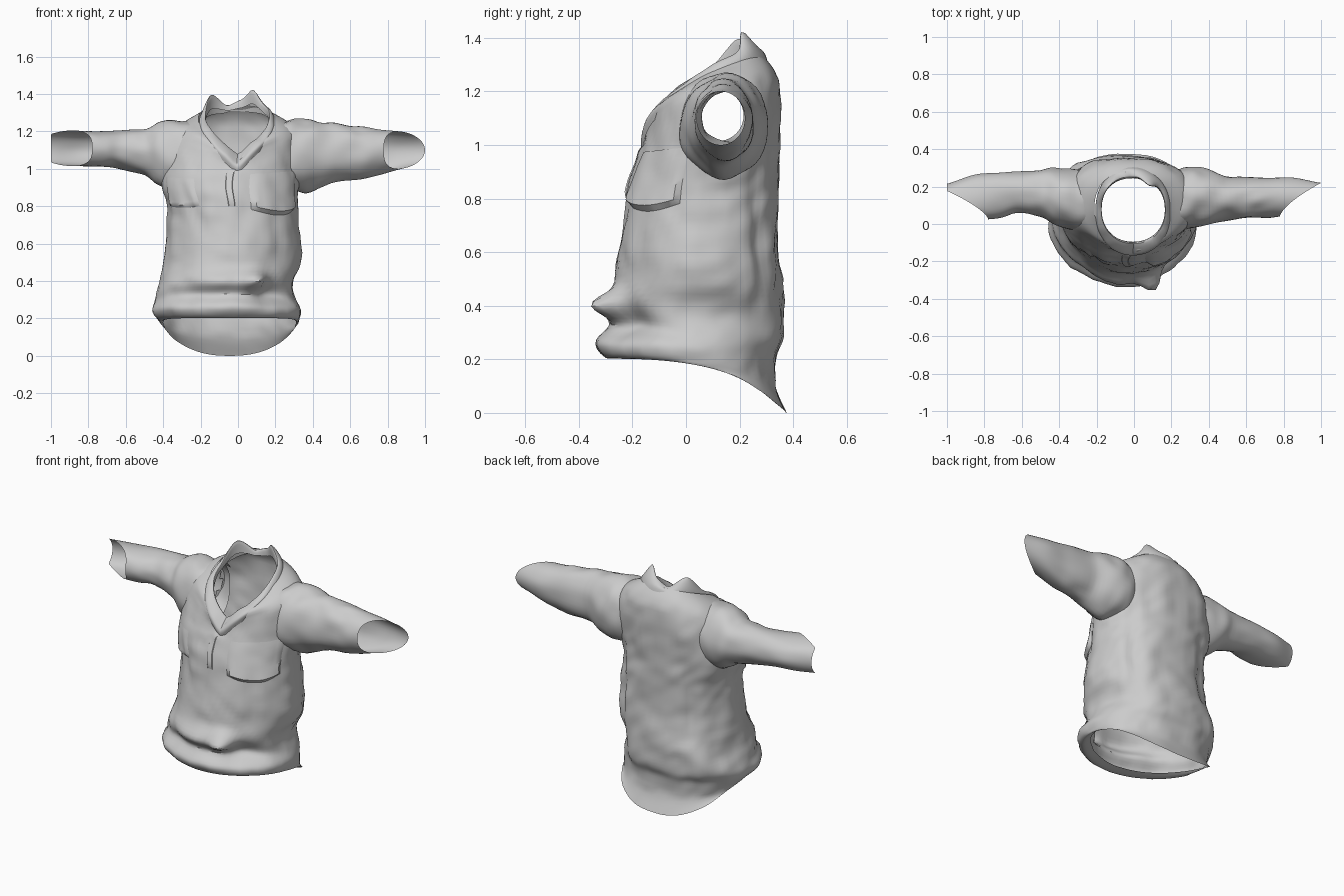
import bpy, bmesh, math
from mathutils import Vector, noise

if "Cube" in bpy.data.objects:
    bpy.data.objects.remove(bpy.data.objects["Cube"])

# ring = x left, x right, y front, y back, z front, z back, z curve power
TORSO = [
    (-.40, .31, -.23, .375, .21, .00, 2.8), (-.42, .325, -.30, .335, .205, .10, 2.4),
    (-.455, .335, -.335, .335, .26, .20, 1.5), (-.445, .31, -.28, .365, .33, .27, 1),
    (-.42, .295, -.315, .37, .40, .37, 1), (-.395, .33, -.27, .36, .49, .48, 1),
    (-.38, .34, -.255, .345, .60, .60, 1), (-.375, .33, -.235, .34, .72, .72, 1),
    (-.38, .315, -.22, .345, .82, .82, 1), (-.41, .32, -.20, .345, .90, .91, 1),
    (-.41, .33, -.175, .35, .97, 1.02, .8), (-.38, .33, -.155, .355, 1.0, 1.15, .42),
    (-.31, .29, -.145, .335, 1.01, 1.265, .27), (-.21, .19, -.125, .28, 1.03, 1.34, .4)]
COLLAR = [
    (-.205, .195, -.16, .305, .985, 1.31, .48), (-.205, .195, -.165, .29, 1.03, 1.35, .5),
    (-.175, .168, -.105, .255, 1.085, 1.375, .55), (-.175, .165, -.095, .245, 1.03, 1.33, .5)]
# sleeve ring = distance from centre, y, z, y radius, z radius
SLEEVES = {
    "right": (1, 1.0, [(.20, .14, 1.07, .145, .175), (.28, .14, 1.07, .165, .19), (.37, .145, 1.07, .155, .19),
                       (.5, .14, 1.085, .12, .16), (.62, .14, 1.085, .11, .14), (.70, .14, 1.09, .107, .12),
                       (.78, .13, 1.10, .09, .10)]),
    "left": (-1, 1.25, [(.21, .13, 1.07, .14, .18), (.30, .13, 1.07, .165, .195), (.42, .145, 1.075, .15, .175),
                        (.5, .165, 1.09, .125, .125), (.62, .17, 1.105, .11, .10), (.70, .15, 1.105, .115, .095),
                        (.78, .12, 1.11, .095, .095)])}


def spline(rows, v):
    i = min(int(v), len(rows) - 2)
    f = v - i
    p = [rows[max(0, min(len(rows) - 1, i + k))] for k in (-1, 0, 1, 2)]
    return [b + .5 * f * (c - a + f * (2*a - 5*b + 4*c - d + f * (3*(b - c) + d - a)))
            for a, b, c, d in zip(*p)]


def spow(n, e):
    return math.copysign(abs(n) ** e, n)


def bump(x, centre, width):
    return math.exp(-((x - centre) / width) ** 2)


def surface(rows, a, v, e_front, e_back):
    xl, xr, yf, yb, zf, zb, p = spline(rows, v)
    e = e_front if math.sin(a) < 0 else e_back
    c, s = spow(math.cos(a), e), spow(math.sin(a), e)
    return Vector(((xl + xr) / 2 + (xr - xl) / 2 * c, (yf + yb) / 2 + (yb - yf) / 2 * s,
                   zf + (zb - zf) * max(0, (s + 1) / 2) ** p))


def torso_point(a, v):
    q = surface(TORSO, a, v, 1.06, .85)
    out = Vector((math.cos(a), math.sin(a), 0))
    amp = .012 if 1 < v < 12 else .004
    d = amp * noise.noise(Vector((q.x * 9, q.y * 9, q.z * 5)))
    d += amp * .6 * noise.noise(Vector((q.x * 16 + q.z * 8, q.y * 16, q.z * 12)))
    # gathered waist folds and the pinched lump at the front
    d += .010 * math.sin(5 * a + 9 * q.z) * bump(q.z, .36, .09)
    if q.y < 0:
        d += .085 * bump(q.x, .08, .055) * bump(q.z, .40, .05)
        d -= .03 * bump(q.x, .18, .06) * bump(q.z, .34, .06)
    # long vertical creases beside the back panel
    if q.y > 0:
        d -= .015 * (bump(q.x, -.24, .025) + bump(q.x, .24, .025)) * bump(q.z, .65, .3)
    return q + out * d


def make(name, point, nu, nv, closed=True, drop=None):
    bm = bmesh.new()
    cols = nu if closed else nu + 1
    g = [[bm.verts.new(point(i / nu, j / nv)) for i in range(cols)] for j in range(nv + 1)]
    for j in range(nv):
        for i in range(nu):
            k = (i + 1) % cols
            bm.faces.new((g[j][i], g[j][k], g[j + 1][k], g[j + 1][i]))
    if drop:
        bad = [f for f in bm.faces if drop(f.calc_center_median())]
        bmesh.ops.delete(bm, geom=bad, context='FACES')
    me = bpy.data.meshes.new(name)
    bm.to_mesh(me)
    bm.free()
    ob = bpy.data.objects.new(name, me)
    bpy.context.collection.objects.link(ob)
    bpy.context.view_layer.objects.active = ob
    ob.select_set(True)
    bpy.ops.object.shade_smooth_by_angle(angle=math.radians(40))
    ob.select_set(False)
    return ob


def armhole(c, grow=1):
    return ((c.y - .14) / (.14 * grow)) ** 2 + ((c.z - 1.06) / (.15 * grow)) ** 2 < 1


# torso shell, with the armholes cut away
make("torso", lambda u, w: torso_point(u * math.tau, w * (len(TORSO) - 1)), 72, 65,
     drop=lambda c: abs(c.x) > .27 and armhole(c))


# turned collar with two raised points and a V front
def collar_point(u, w):
    a, v = u * math.tau, w * (len(COLLAR) - 1)
    q = surface(COLLAR, a, v, .95, .9)
    top = bump(v, 2, 1.0)
    peaks = bump(a, 2.5, .3) + bump(a, 1.1, .25)
    q.z += top * (.05 * peaks - .035 * bump(a, 1.8, .3))
    q.y -= top * .03 * bump(a, 1.1, .25)
    q.z -= .015 * (1 - w) * bump(a, 1.5 * math.pi, .2)
    q.z += .012 * noise.noise(q * 12)
    return q


make("collar", collar_point, 64, 15)

# sleeves with slanted cuffs and soft cloth folds
for side, (sx, cut, rows) in SLEEVES.items():
    def sleeve_point(u, w, sx=sx, cut=cut, rows=rows):
        a = sx * u * math.tau
        x, y, z, ry, rz = spline(rows, w * (len(rows) - 1))
        k = 1 + .10 * noise.noise(Vector((x * 11 * sx, math.cos(a) * 1.6, math.sin(a) * 1.6))) * (1 - w ** 4)
        t = min(1, cut * (1 + math.cos(a)) / 2)
        x += .22 * t ** 1.5 * max(0, (w - .5) * 2)
        return Vector((sx * x, y + ry * k * math.cos(a), z + rz * k * math.sin(a)))
    make(side + "_sleeve", sleeve_point, 40, 36, drop=lambda c: abs(c.x) < .24 and c.z < 1.2)


# raised patches that follow the torso: chest pockets and placket
def patch(name, a0, a1, v0, v1, lift, sag=0):
    def point(u, w):
        a = math.radians(a0 + (a1 - a0) * u)
        v = v0 + (v1 - v0) * w - sag * math.sin(math.pi * u) * (1 - w)
        edge = 0 if w == 0 or u in (0, 1) else 1
        d = edge * lift * (1 - .9 * w) + .001
        return torso_point(a, v) + Vector((math.cos(a), math.sin(a), 0)) * d
    make(name, point, 14, 12, closed=False)


patch("right_pocket", -72, -18, 7.6, 10, .024, .3)
patch("left_pocket", -160, -122, 7.8, 9.6, .012, .1)
patch("placket", -94, -87, 7.8, 11, .008)
